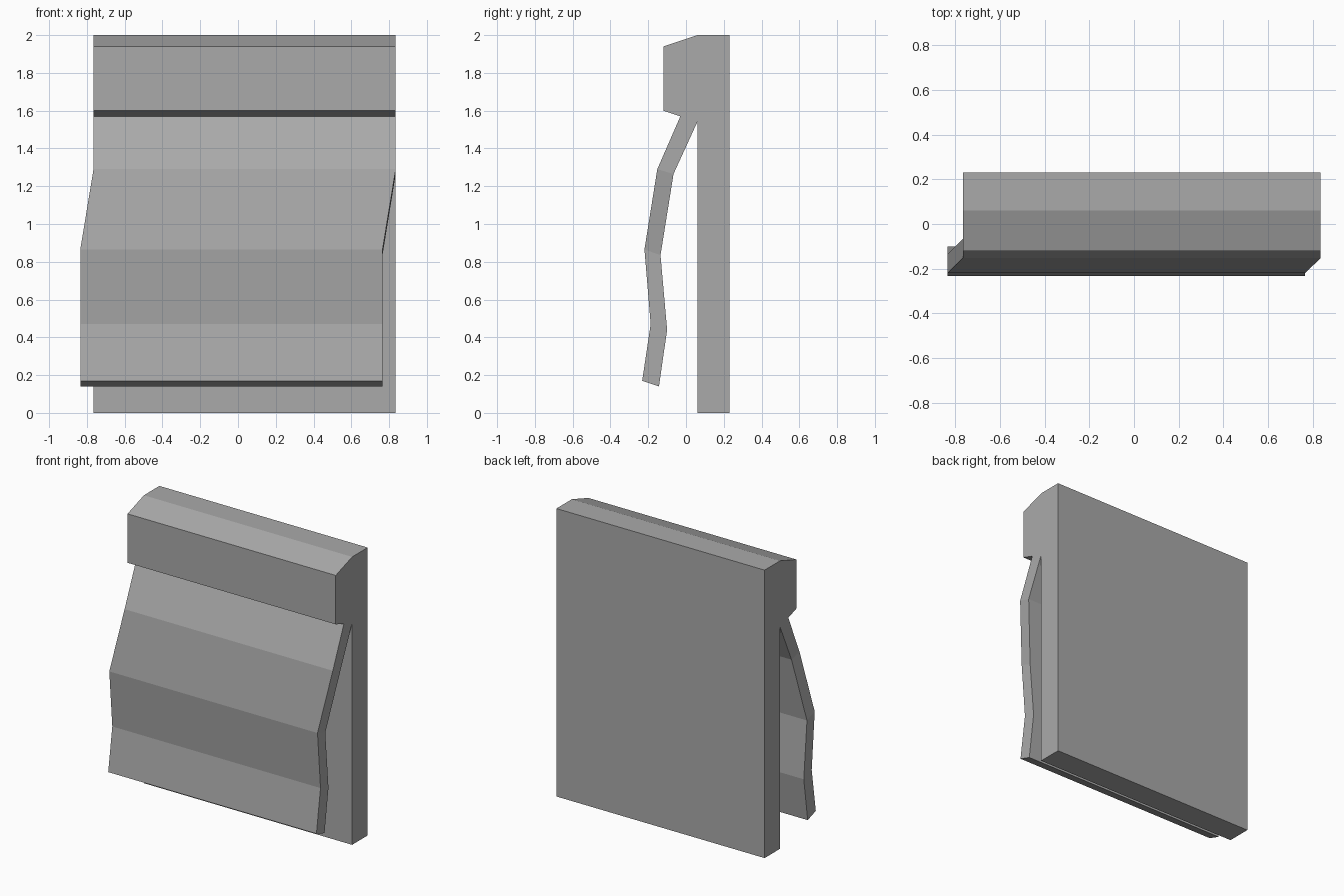
import bpy
import bmesh

cube = bpy.data.objects.get("Cube")
if cube:
    bpy.data.objects.remove(cube, do_unlink=True)

LEFT, RIGHT = 0.835, -0.765

grey = bpy.data.materials.new("plain grey")
grey.use_nodes = True
colour = (0.4, 0.4, 0.4, 1)
grey.diffuse_color = colour
grey.node_tree.nodes["Principled BSDF"].inputs["Base Color"].default_value = colour

bm = bmesh.new()


def rail(y, z, shift=0.0):
    """A pair of end points of one line running across the width."""
    return [bm.verts.new((x + shift, y, z)) for x in (RIGHT, LEFT)]


def strip(a, b):
    bm.faces.new((a[0], a[1], b[1], b[0]))


# Back panel and overhanging header; the last two rails are the flap's root
body = [rail(y, z) for y, z in (
    (0.06, 1.54), (0.06, 0), (0.23, 0), (0.23, 2), (0.06, 2),
    (-0.12, 1.94), (-0.12, 1.6), (-0.03, 1.57))]
for a, b in zip(body, body[1:]):
    strip(a, b)
for end in (0, 1):
    bm.faces.new([r[end] for r in body])

# Hanging flap: outer and inner rails, the lower part swung sideways
outer = [body[-1]] + [rail(*p) for p in (
    (-0.152, 1.29), (-0.22, 0.865, -0.07), (-0.187, 0.47, -0.07), (-0.232, 0.17, -0.07))]
inner = [body[0]] + [rail(*p) for p in (
    (-0.066, 1.265), (-0.135, 0.835, -0.07), (-0.1, 0.44, -0.07), (-0.143, 0.14, -0.07))]
for i in range(len(outer) - 1):
    strip(outer[i], outer[i + 1])
    strip(inner[i], inner[i + 1])
    for end in (0, 1):
        bm.faces.new((outer[i][end], outer[i + 1][end], inner[i + 1][end], inner[i][end]))
strip(outer[-1], inner[-1])

bmesh.ops.recalc_face_normals(bm, faces=bm.faces[:])
mesh = bpy.data.meshes.new("panel_with_flap")
bm.to_mesh(mesh)
bm.free()
mesh.materials.append(grey)
panel = bpy.data.objects.new("panel_with_flap", mesh)
bpy.context.collection.objects.link(panel)
